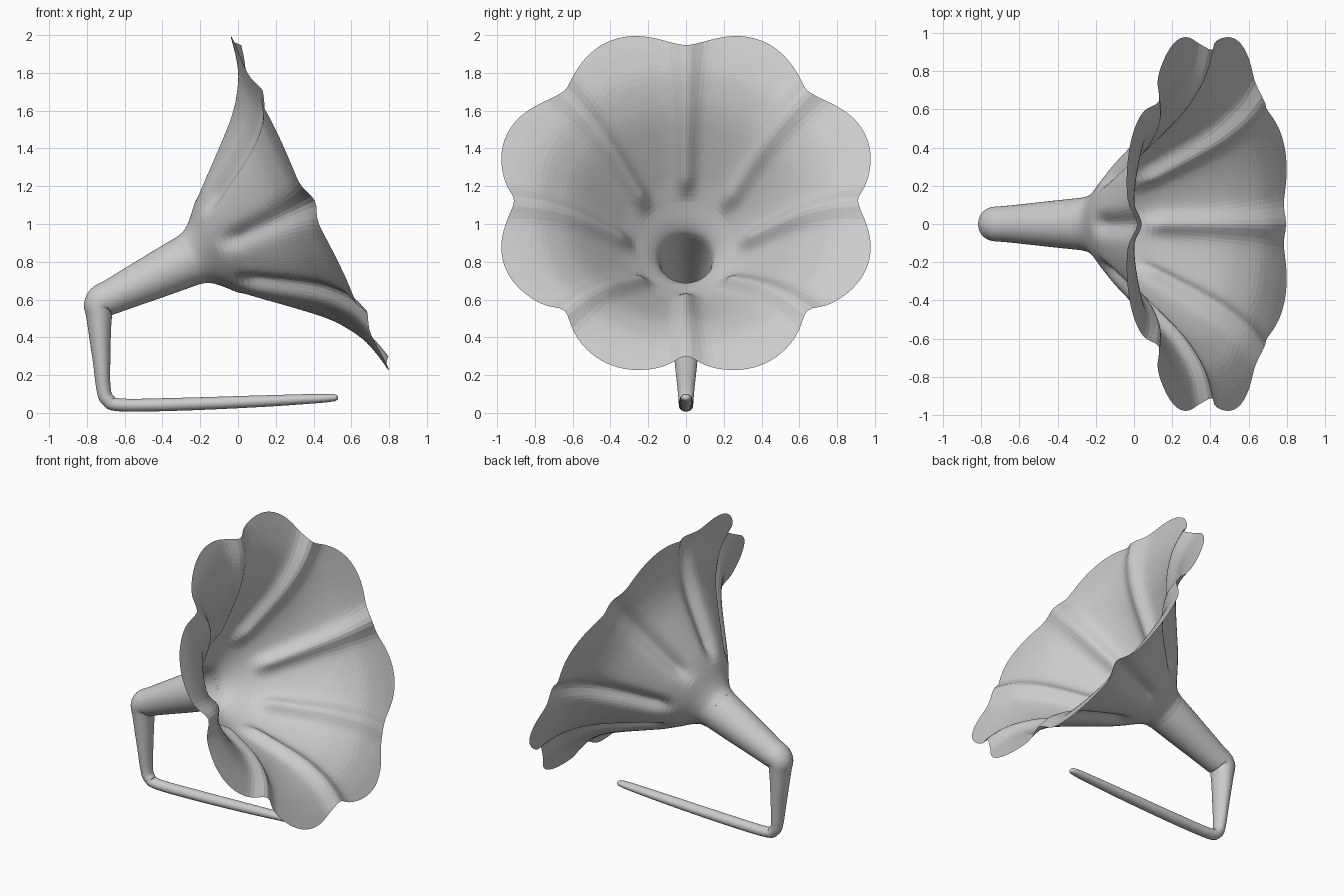
import bpy, bmesh, math
from mathutils import Vector

if "Cube" in bpy.data.objects:
    bpy.data.objects.remove(bpy.data.objects["Cube"])

metal = bpy.data.materials.new("grey metal")
metal.use_nodes = True
GREY = (0.6, 0.6, 0.6, 1)
metal.diffuse_color = GREY
metal.node_tree.nodes["Principled BSDF"].inputs["Base Color"].default_value = GREY


def spline(points, t):
    """Catmull-Rom point at parameter t (one unit per control point)."""
    last = len(points) - 1
    i = max(0, min(int(t), last - 1))
    f = t - i
    b, c = Vector(points[i]), Vector(points[i + 1])
    a = Vector(points[i - 1]) if i > 0 else 2 * b - c
    d = Vector(points[i + 2]) if i + 2 <= last else 2 * c - b
    return 0.5 * (2 * b + (c - a) * f + (2 * a - 5 * b + 4 * c - d) * f**2
                  + (3 * b - a - 3 * c + d) * f**3)


def skin(name, rings, cap_end=False):
    """Bridge closed rings of points into one surface."""
    bm = bmesh.new()
    loops = [[bm.verts.new(p) for p in ring] for ring in rings]
    n = len(loops[0])
    for lo, hi in zip(loops, loops[1:]):
        for j in range(n):
            k = (j + 1) % n
            bm.faces.new((lo[j], lo[k], hi[k], hi[j]))
    if cap_end:
        bm.faces.new(loops[-1])
    bmesh.ops.recalc_face_normals(bm, faces=bm.faces)
    mesh = bpy.data.meshes.new(name)
    bm.to_mesh(mesh)
    bm.free()
    mesh.materials.append(metal)
    obj = bpy.data.objects.new(name, mesh)
    bpy.context.collection.objects.link(obj)
    return obj


# Horn frame: centre of the mouth, forward axis, and the two cross directions
TILT = math.atan2(0.78, 1.65)
MOUTH = Vector((0.41, 0, 1.125))
AXIS = Vector((math.cos(TILT), 0, math.sin(TILT)))
UP = Vector((-math.sin(TILT), 0, math.cos(TILT)))
SIDE = Vector((0, 1, 0))

# Flared bell: (distance along axis, radius) from neck to petal tip
bell = [(-0.75, 0.138), (-0.70, 0.152), (-0.65, 0.19), (-0.58, 0.265),
        (-0.50, 0.345), (-0.42, 0.415), (-0.30, 0.52), (-0.216, 0.60),
        (-0.15, 0.68), (-0.085, 0.79), (-0.05, 0.91), (-0.03, 1.03)]
PETALS, SEGS, RINGS = 8, 192, 40
last = len(bell) - 1


def bell_point(s, theta):
    # scalloped rim: shorten the sheet near each notch
    lobe = (math.hypot(math.sin(theta * PETALS / 2), 0.2) - 0.2) / 0.82
    t = last * s - 0.92 * (1 - lobe) * s**4
    p = spline(bell, t)
    tangent = (spline(bell, t + 0.01) - spline(bell, t - 0.01)).normalized()
    # rounded groove pressed inward along each notch line
    step = math.tau / PETALS
    offset = (theta + step / 2) % step - step / 2
    ramp = max(0, min(1, (p.y - 0.26) / 0.12))
    ramp = ramp * ramp * (3 - 2 * ramp)
    depth = 0.045 * ramp * math.exp(-(offset * p.y / (0.04 + 0.035 * s))**2)
    a, r = p.x + tangent.y * depth, p.y - tangent.x * depth
    return MOUTH + AXIS * a + UP * r * math.cos(theta) + SIDE * r * math.sin(theta)


skin("horn_bell", [[bell_point(i / RINGS, math.tau * j / SEGS) for j in range(SEGS)]
                   for i in range(RINGS + 1)])

# Bent arm: (x, z, half thickness, half width) from horn neck to the foot tip
neck = MOUTH - 0.75 * AXIS
arm = [(neck.x, neck.z, 0.138, 0.138), (-0.42, 0.733, 0.122, 0.122),
       (-0.648, 0.625, 0.095, 0.097), (-0.728, 0.582, 0.086, 0.09),
       (-0.735, 0.5, 0.067, 0.08), (-0.722, 0.27, 0.046, 0.06),
       (-0.712, 0.13, 0.038, 0.045), (-0.69, 0.07, 0.037, 0.04),
       (-0.62, 0.042, 0.034, 0.038), (-0.3, 0.046, 0.034, 0.038),
       (0.1, 0.061, 0.031, 0.036), (0.4, 0.075, 0.025, 0.032),
       (0.5, 0.08, 0.02, 0.026), (0.525, 0.08, 0.012, 0.016),
       (0.53, 0.08, 0.002, 0.002)]
rings = []
STEPS, SIDES = 6, 48
for i in range((len(arm) - 1) * STEPS + 1):
    t = i / STEPS
    x, z, thick, wide = spline(arm, t)
    d = spline(arm, t + 0.02) - spline(arm, t - 0.02)
    across = Vector((-d[1], 0, d[0])).normalized() if i else -UP
    rings.append([Vector((x, 0, z)) + across * thick * math.cos(q) + SIDE * wide * math.sin(q)
                  for q in (math.tau * j / SIDES for j in range(SIDES))])
tube = skin("arm_tube", rings, cap_end=True)
tube.data.polygons.foreach_set("use_smooth", [True] * len(tube.data.polygons))
